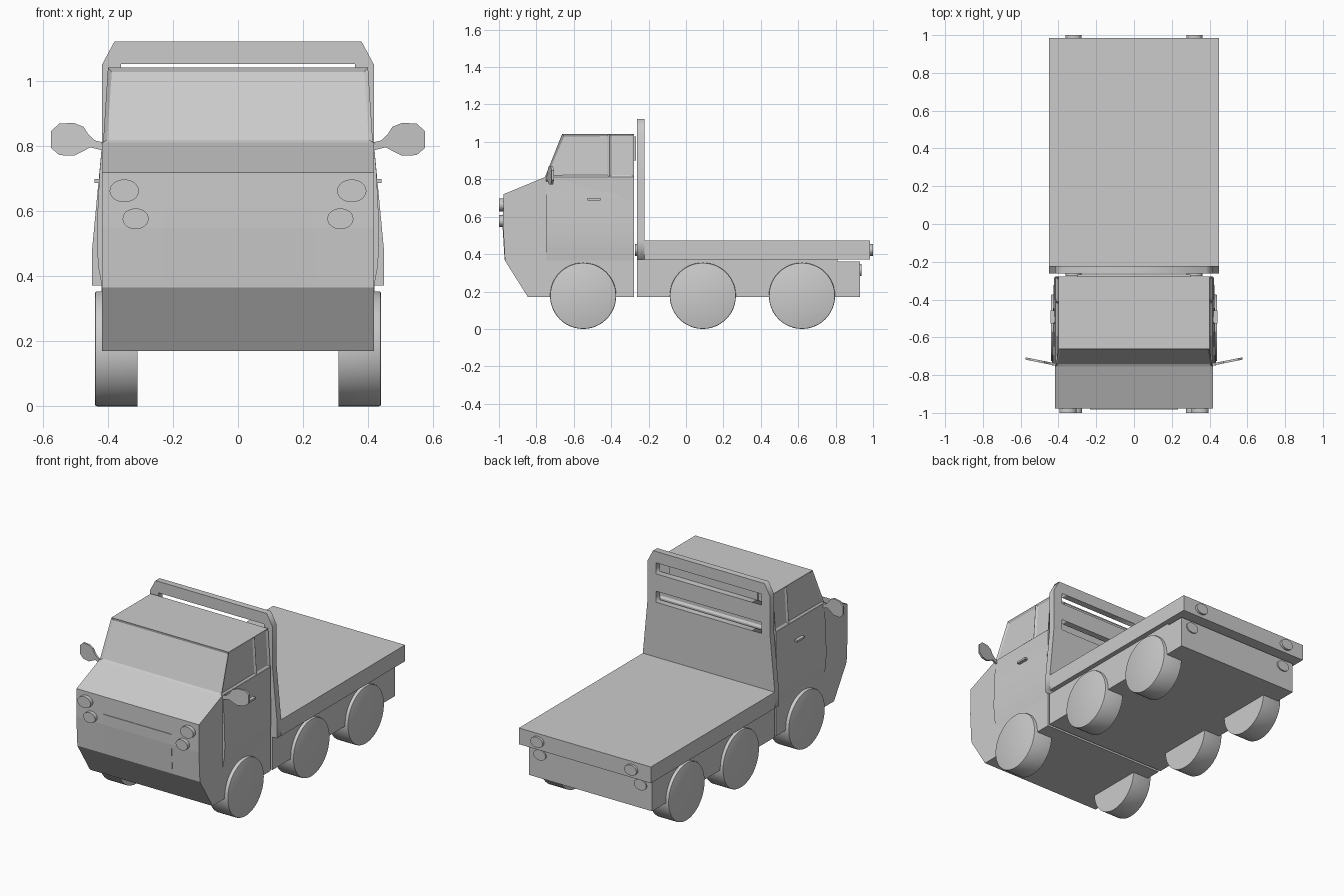
import bpy, bmesh
from mathutils import Matrix
from math import pi

if "Cube" in bpy.data.objects:
    bpy.data.objects.remove(bpy.data.objects["Cube"])


def finish(name, bm, smooth=False):
    bmesh.ops.recalc_face_normals(bm, faces=bm.faces)
    me = bpy.data.meshes.new(name)
    bm.to_mesh(me)
    bm.free()
    ob = bpy.data.objects.new(name, me)
    bpy.context.collection.objects.link(ob)
    if smooth:
        bpy.ops.object.select_all(action='DESELECT')
        ob.select_set(True)
        bpy.context.view_layer.objects.active = ob
        bpy.ops.object.shade_smooth_by_angle(angle=0.6)
    return ob


def box(name, x0, x1, y0, y1, z0, z1):
    bm = bmesh.new()
    bmesh.ops.create_cube(bm, size=1)
    for v in bm.verts:
        v.co = ((x0 + x1) / 2 + v.co.x * (x1 - x0), (y0 + y1) / 2 + v.co.y * (y1 - y0),
                (z0 + z1) / 2 + v.co.z * (z1 - z0))
    return finish(name, bm)


def prism(name, a, b, smooth=False):
    """Solid between two matching outlines of 3D points."""
    bm = bmesh.new()
    va, vb = [bm.verts.new(p) for p in a], [bm.verts.new(p) for p in b]
    bm.faces.new(va)
    bm.faces.new(vb[::-1])
    for i in range(len(a)):
        j = (i + 1) % len(a)
        bm.faces.new((va[i], vb[i], vb[j], va[j]))
    return finish(name, bm, smooth)


def lamp(name, x, y0, y1, z, rx, rz):
    bm = bmesh.new()
    bmesh.ops.create_cone(bm, cap_ends=True, segments=32, radius1=1, radius2=1, depth=1,
                          matrix=Matrix.Translation((x, (y0 + y1) / 2, z))
                          @ Matrix.Diagonal((rx, y1 - y0, rz, 1)) @ Matrix.Rotation(pi / 2, 4, 'X'))
    return finish(name, bm, True)


# Lower cab
low = [(-.845, .17), (-.968, .365), (-.978, .55), (-.976, .72), (-.754, .812), (-.278, .812), (-.278, .17)]
prism("cab_body", [(-.418, y, z) for y, z in low], [(.418, y, z) for y, z in low])

# Upper cab with recessed windows
bm = bmesh.new()
rows = [(-.415, -.754, .812), (.415, -.754, .812), (.415, -.278, .812), (-.415, -.278, .812)]
tops = [(-.40, -.662, 1.043), (.40, -.662, 1.043), (.40, -.278, 1.043), (-.40, -.278, 1.043)]
vb, vt = [bm.verts.new(p) for p in rows], [bm.verts.new(p) for p in tops]
bm.faces.new(vb)
bm.faces.new(vt)
for i in range(4):
    j = (i + 1) % 4
    bm.faces.new((vb[i], vb[j], vt[j], vt[i]))
bmesh.ops.bisect_plane(bm, geom=bm.verts[:] + bm.edges[:] + bm.faces[:],
                       plane_co=(0, -.41, 0), plane_no=(0, 1, 0))
bmesh.ops.recalc_face_normals(bm, faces=bm.faces)
panes = [f for f in bm.faces if abs(f.normal.z) < .6]
bmesh.ops.inset_individual(bm, faces=panes, thickness=.017, depth=-.008)
finish("cab_top", bm)

# Front grille panel, follows the nose
gril = [(-.965, .368), (-.97, .368), (-.981, .55), (-.981, .613), (-.965, .613)]
prism("grille", [(-.232, y, z) for y, z in gril], [(.232, y, z) for y, z in gril])
box("cab_rear_panel", -.3, .3, -.28, -.268, .90, 1.03)

# Chassis, spacer and bed
box("chassis", -.42, .42, -.262, .93, .17, .36)
box("bed_spacer", -.42, .42, -.262, .81, .36, .373)
box("bed", -.45, .45, -.222, .985, .372, .472)

# Headboard with two slots
half = [(.45, .372), (.45, .472), (.418, .81), (.418, 1.052), (.38, 1.123)]
loops = [half + [(-x, z) for x, z in half[::-1]]]
for z0, z1 in ((.985, 1.053), (.81, .878)):
    loops.append([(-.36, z0), (.36, z0), (.36, z1), (-.36, z1)])
cu = bpy.data.curves.new("headboard", 'CURVE')
cu.dimensions = '2D'
cu.fill_mode = 'BOTH'
cu.extrude = .02
for pts in loops:
    s = cu.splines.new('POLY')
    s.points.add(len(pts) - 1)
    for p, (x, z) in zip(s.points, pts):
        p.co = (x, z, 0, 1)
    s.use_cyclic_u = True
board = bpy.data.objects.new("headboard", cu)
bpy.context.collection.objects.link(board)
board.rotation_euler.x = pi / 2
board.location.y = -.242
bpy.ops.object.select_all(action='DESELECT')
board.select_set(True)
bpy.context.view_layer.objects.active = board
bpy.ops.object.convert(target='MESH')

door = [(.40, .81), (.418, .81), (.426, .72), (.432, .6), (.434, .5), (.43, .43), (.418, .365), (.40, .365)]
mirror = [(.415, .812), (.44, .818), (.46, .836), (.475, .86), (.505, .872), (.55, .87), (.575, .847),
          (.575, .795), (.55, .773), (.505, .771), (.48, .783), (.455, .797), (.415, .787)]

for s, side in ((-1, "left"), (1, "right")):
    # Wheels with a slightly rounded outer rim
    for y, pos in ((-.55, "front"), (.09, "middle"), (.62, "rear")):
        bm = bmesh.new()
        bmesh.ops.create_cone(bm, cap_ends=True, segments=48, radius1=.177, radius2=.177, depth=.13,
                              matrix=Matrix.Translation((s * .375, y, .177)) @ Matrix.Rotation(pi / 2, 4, 'Y'))
        rim = [e for e in bm.edges if all(v.co.x * s > .4 for v in e.verts)]
        bmesh.ops.bevel(bm, geom=rim, offset=.006, segments=2, affect='EDGES', profile=.5)
        finish(f"{pos}_{side}_wheel", bm, True)
    # Bulged door and handle
    prism(f"{side}_door", [(s * x, -.748, z) for x, z in door],
          [(s * (x - (.010 if x > .42 else 0)), -.282, z) for x, z in door], True)
    box(f"{side}_door_handle", s * .43 - .012, s * .43 + .012, -.527, -.457, .687, .699)
    # Mirror, swept back outwards
    prism(f"{side}_mirror", [(s * x, -.747 + (x - .43) * .2, z) for x, z in mirror],
          [(s * x, -.735 + (x - .43) * .2, z) for x, z in mirror])
    # Lamps
    lamp(f"{side}_headlight", s * .35, -1, -.97, .663, .045, .035)
    lamp(f"{side}_indicator", s * .315, -1, -.97, .577, .04, .032)
    lamp(f"{side}_bed_tail_light", s * .32, .98, 1, .423, .042, .032)
    lamp(f"{side}_chassis_tail_light", s * .343, .925, .938, .315, .042, .032)
    lamp(f"{side}_bed_front_light", s * .32, -.274, -.26, .423, .042, .032)
